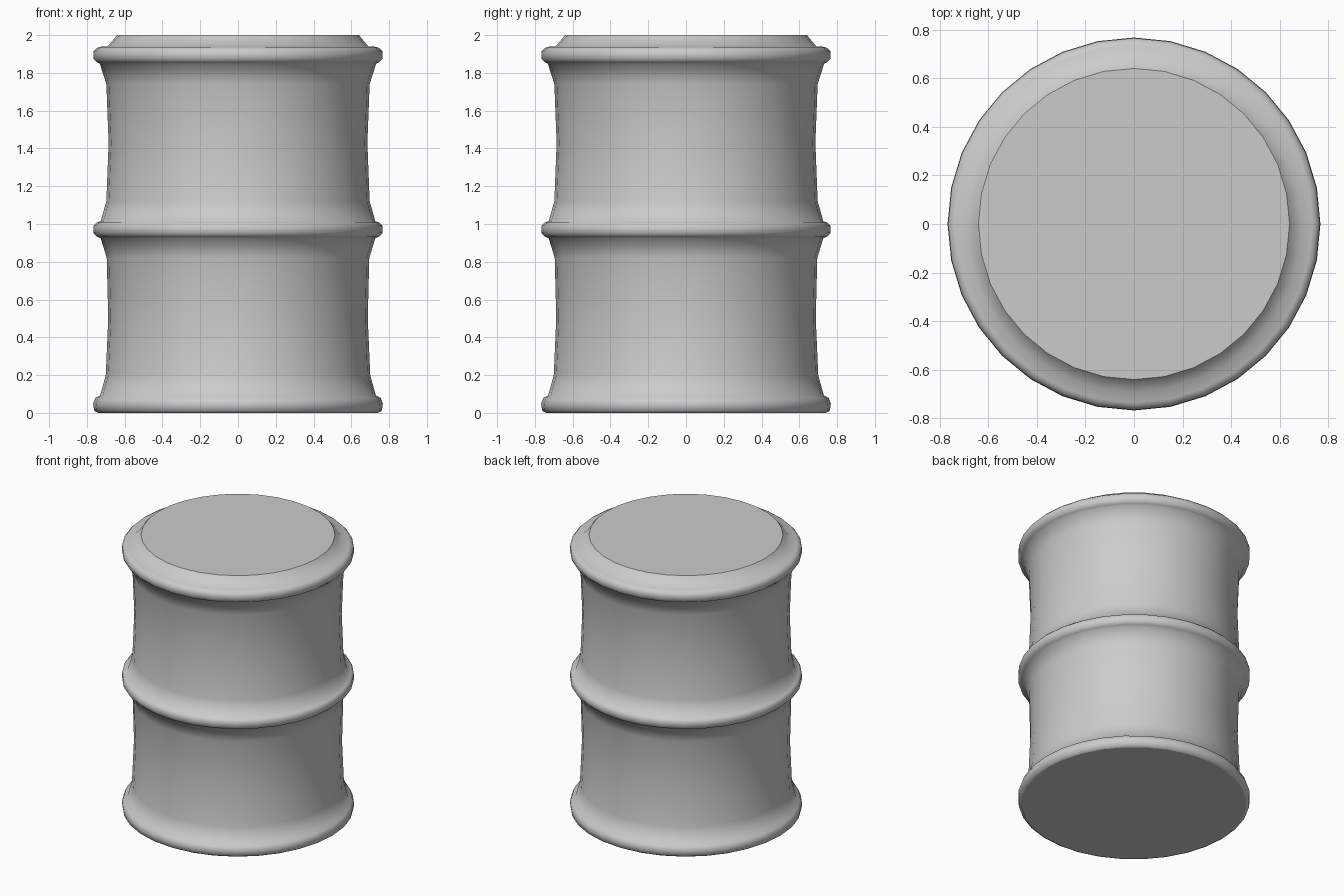
import bpy, bmesh, math

if "Cube" in bpy.data.objects:
    bpy.data.objects.remove(bpy.data.objects["Cube"])

SIDES = 32


def lathe(name, profile):
    """Spin a (radius, height) profile around z and cap both ends."""
    bm = bmesh.new()
    rings = []
    for r, z in profile:
        rings.append([bm.verts.new((r * math.cos(2 * math.pi * i / SIDES),
                                    r * math.sin(2 * math.pi * i / SIDES), z))
                      for i in range(SIDES)])
    for a, b in zip(rings, rings[1:]):
        for i in range(SIDES):
            j = (i + 1) % SIDES
            bm.faces.new((a[i], a[j], b[j], b[i]))
    bm.faces.new(rings[0][::-1])
    bm.faces.new(rings[-1])
    mesh = bpy.data.meshes.new(name)
    bm.to_mesh(mesh)
    bm.free()
    obj = bpy.data.objects.new(name, mesh)
    bpy.context.collection.objects.link(obj)
    bpy.ops.object.select_all(action='DESELECT')
    obj.select_set(True)
    bpy.context.view_layer.objects.active = obj
    # Soft hoops, crisp lid edge
    for p in mesh.polygons:
        p.use_smooth = len(p.vertices) == 4
    return obj


# Rounded hoop cross-section around a given height
def hoop(z):
    return [(0.745, z - 0.04), (0.765, z - 0.02), (0.765, z + 0.02), (0.75, z + 0.035)]


# Barrel: bottom hoop, waisted wall, middle hoop, waisted wall, top hoop, raised lid
profile = (
    [(0.74, 0.0), (0.762, 0.012), (0.767, 0.05), (0.755, 0.08), (0.73, 0.092),
     (0.70, 0.20), (0.687, 0.50), (0.695, 0.82)]
    + [(0.727, 0.925)] + hoop(0.972) + [(0.727, 1.015)]
    + [(0.697, 1.12), (0.685, 1.43), (0.697, 1.74)]
    + [(0.732, 1.85)] + hoop(1.895) + [(0.735, 1.938), (0.69, 1.94), (0.64, 2.0)]
)
barrel = lathe("barrel", profile)
